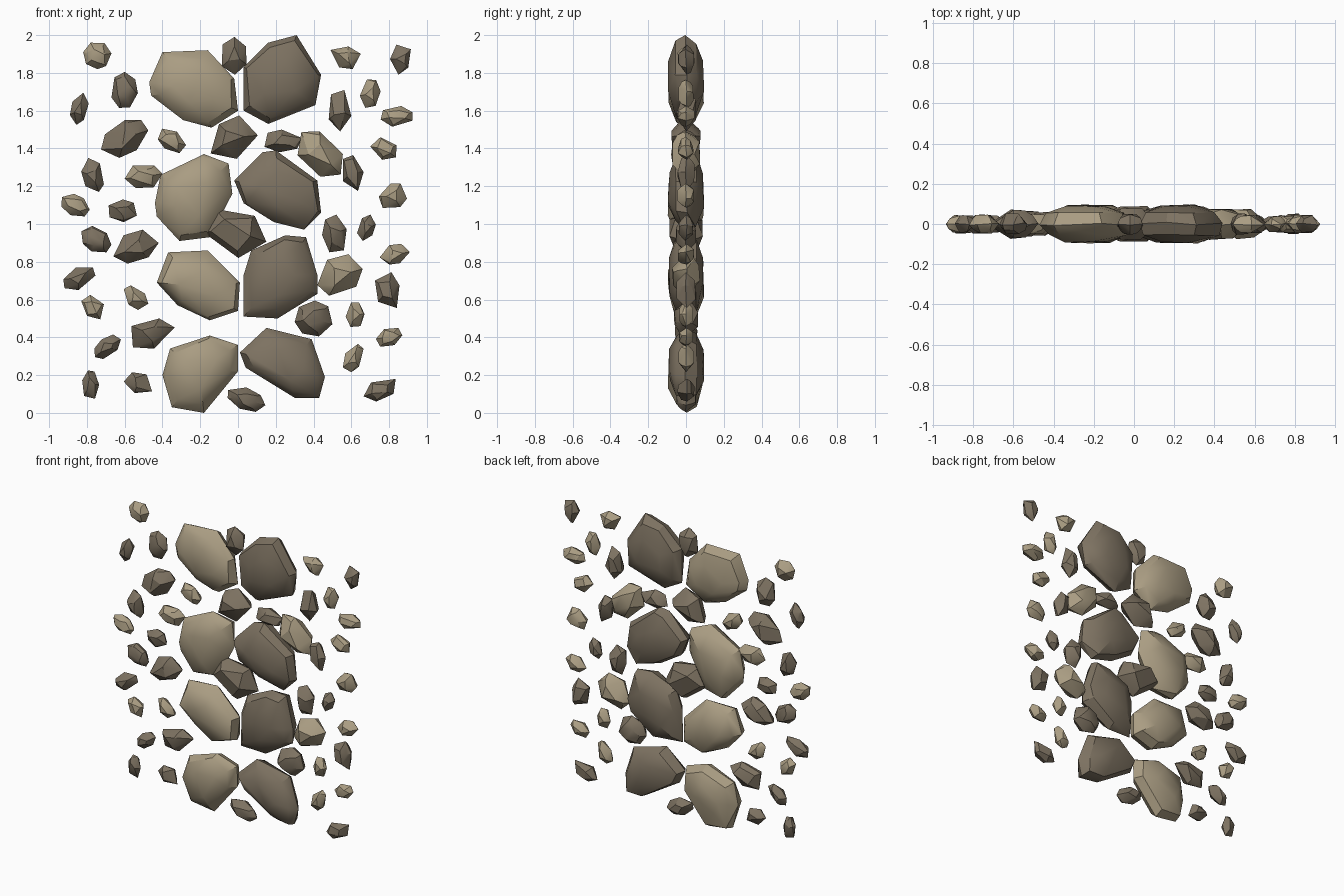
import bpy, bmesh, math, random
from mathutils import Vector

if "Cube" in bpy.data.objects:
    bpy.data.objects.remove(bpy.data.objects["Cube"])

random.seed(7)


def material(name, rgb):
    m = bpy.data.materials.new(name)
    m.diffuse_color = (*rgb, 1)
    m.use_nodes = True
    m.node_tree.nodes["Principled BSDF"].inputs["Base Color"].default_value = m.diffuse_color
    return m


MATS = {"L": material("light sandstone", (0.40, 0.335, 0.225)),
        "D": material("dark sandstone", (0.205, 0.168, 0.12))}


def stone(name, outline, tone, rings):
    """Faceted pebble: hull of an outline at y=0 and shrunken rings in front and behind."""
    xs, zs = [p[0] for p in outline], [p[1] for p in outline]
    w, h = max(xs) - min(xs), max(zs) - min(zs)
    cx, cz = sum(xs) / len(xs), sum(zs) / len(zs)
    depth = min(0.33 * math.sqrt(w * h), 0.097)
    bm = bmesh.new()
    for x, z in outline:
        bm.verts.new((x, random.uniform(-0.12, 0.12) * depth, z))
    for side in (-1, 1):
        for scale, d, step in rings:
            first = random.randrange(step)
            for x, z in outline[first::step]:
                s = scale * random.uniform(0.88, 1.08)
                y = side * depth * d * random.uniform(0.88, 1.0)
                bm.verts.new((cx + (x - cx) * s, y, cz + (z - cz) * s))
    res = bmesh.ops.convex_hull(bm, input=bm.verts)
    junk = {g for g in res["geom_interior"] + res["geom_unused"]
            if isinstance(g, bmesh.types.BMVert)}
    bmesh.ops.delete(bm, geom=list(junk), context="VERTS")
    bmesh.ops.recalc_face_normals(bm, faces=bm.faces)
    me = bpy.data.meshes.new(name)
    bm.to_mesh(me)
    bm.free()
    me.materials.append(MATS[tone])
    ob = bpy.data.objects.new(name, me)
    bpy.context.collection.objects.link(ob)
    bpy.ops.object.select_all(action="DESELECT")
    ob.select_set(True)
    bpy.context.view_layer.objects.active = ob
    bpy.ops.object.shade_smooth_by_angle(angle=math.radians(30))


def pebble_outline(x, z, w, h, lean):
    """Irregular polygon filling a w by h box; lean > 0 tips it up to the right."""
    n = random.choice((5, 6, 6, 7))
    start = random.uniform(0, math.tau)
    pts = []
    for i in range(n):
        t = start + math.tau * (i + random.uniform(-0.2, 0.2)) / n
        pts.append((math.cos(t - lean), math.sin(t)))
    x0, x1 = min(p[0] for p in pts), max(p[0] for p in pts)
    z0, z1 = min(p[1] for p in pts), max(p[1] for p in pts)
    return [(x + w * ((a - x0) / (x1 - x0) - 0.5), z + h * ((b - z0) / (z1 - z0) - 0.5))
            for a, b in pts]


# Large stepping stones, in pairs from top to bottom (light left, dark right)
BIG = [
    ((-.47, 1.75), (-.40, 1.91), (-.16, 1.92), (-.02, 1.77), (0, 1.60), (-.14, 1.51), (-.29, 1.55), (-.46, 1.68)),
    ((.03, 1.83), (.16, 1.96), (.31, 2.0), (.44, 1.79), (.41, 1.63), (.16, 1.53), (.03, 1.60)),
    ((-.44, 1.11), (-.41, 1.26), (-.18, 1.37), (-.05, 1.32), (-.03, 1.16), (-.15, .93), (-.31, .91), (-.43, 1.04)),
    ((-.02, 1.23), (.13, 1.38), (.20, 1.39), (.42, 1.23), (.44, 1.06), (.35, .97), (.19, 1.01), (.03, 1.11)),
    ((-.43, .69), (-.37, .85), (-.16, .86), (.01, .69), (0, .54), (-.15, .49), (-.32, .57)),
    ((.03, .73), (.07, .86), (.25, .94), (.36, .93), (.42, .73), (.42, .63), (.21, .50), (.03, .51)),
    ((-.40, .20), (-.36, .34), (-.15, .41), (0, .36), (0, .22), (-.18, 0), (-.35, .03)),
    ((.01, .32), (.15, .45), (.39, .39), (.46, .19), (.43, .08), (.30, .08), (.04, .24)),
]
for i, pts in enumerate(BIG):
    stone(f"large_stone_{i + 1}", pts, "LD"[i % 2], [(0.86, 0.6, 1), (0.45, 1.0, 2)])

# Small stones: x, z, width, height, lean, tone
LEFT = [
    (-.745, 1.89, .15, .14, 0, "L"), (-.84, 1.61, .10, .17, .3, "D"), (-.60, 1.71, .14, .19, 0, "D"),
    (-.60, 1.45, .25, .20, .4, "D"), (-.35, 1.44, .15, .13, -.4, "L"), (-.50, 1.25, .20, .12, 0, "L"),
    (-.77, 1.26, .12, .18, -.2, "D"), (-.86, 1.10, .15, .12, -.3, "L"), (-.61, 1.07, .15, .12, 0, "D"),
    (-.75, .92, .16, .14, -.3, "D"), (-.54, .88, .24, .18, .3, "D"), (-.84, .71, .17, .12, .4, "D"),
    (-.77, .56, .12, .13, -.3, "L"), (-.54, .61, .13, .13, -.4, "L"), (-.45, .42, .23, .16, .2, "D"),
    (-.69, .35, .14, .13, .5, "D"), (-.78, .15, .09, .15, 0, "D"), (-.53, .16, .15, .11, -.2, "D"),
]
CENTRE = [
    (-.02, 1.89, .13, .20, 0, "D"), (-.02, 1.46, .25, .23, .3, "D"), (.24, 1.44, .20, .12, 0, "D"),
    (.435, 1.37, .24, .24, -.4, "L"), (-.02, .95, .34, .26, -.2, "D"), (.045, .07, .20, .13, -.4, "D"),
    (.40, .50, .20, .19, 0, "D"), (.54, .73, .24, .22, .2, "L"),
]
RIGHT = [
    (.57, 1.88, .16, .12, -.2, "L"), (.86, 1.87, .11, .16, .2, "D"), (.54, 1.60, .12, .22, 0, "D"),
    (.70, 1.69, .11, .15, .1, "L"), (.84, 1.57, .17, .11, 0, "L"), (.77, 1.40, .14, .12, -.2, "L"),
    (.61, 1.27, .11, .19, -.2, "D"), (.82, 1.15, .15, .13, .2, "L"), (.51, .95, .13, .20, -.1, "D"),
    (.68, .98, .10, .14, .3, "D"), (.83, .84, .16, .11, .2, "L"), (.79, .65, .13, .19, -.2, "D"),
    (.62, .52, .10, .13, 0, "L"), (.80, .40, .14, .10, .3, "L"), (.61, .29, .11, .15, .4, "L"),
    (.75, .12, .17, .12, .4, "D"),
]
for group, rows in (("left", LEFT), ("centre", CENTRE), ("right", RIGHT)):
    for i, (x, z, w, h, lean, tone) in enumerate(rows):
        stone(f"{group}_pebble_{i + 1}", pebble_outline(x, z, w, h, lean), tone,
              [(0.8, 0.6, 2), (0.5, 1.0, 2)])
